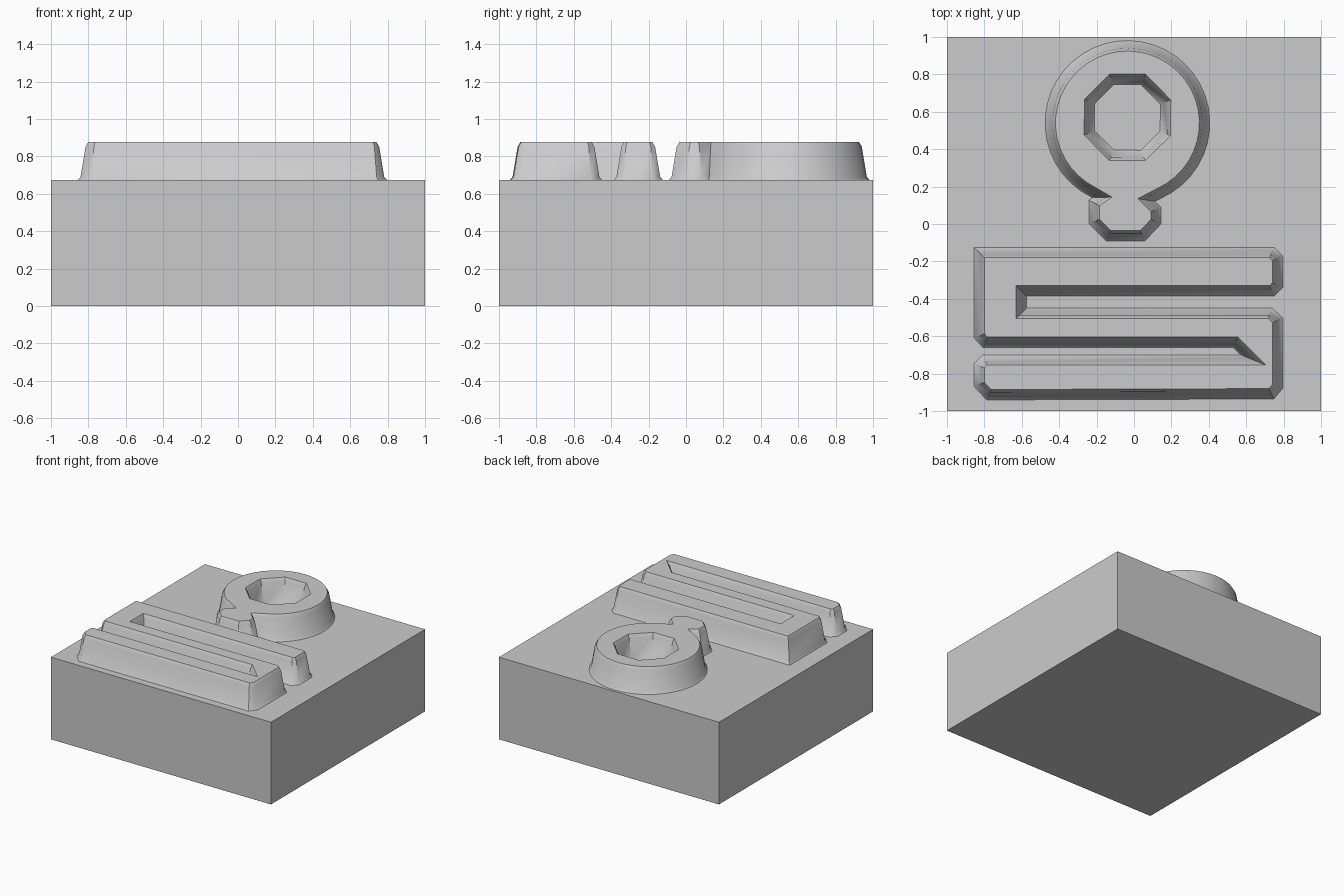
import bpy, bmesh, math
from mathutils import Vector

if "Cube" in bpy.data.objects:
    bpy.data.objects.remove(bpy.data.objects["Cube"])

BASE_TOP = 0.675
# Wall section of the raised relief: (inset, height), with flared foot and soft top edge
WALL = [(0, BASE_TOP - 0.005), (0.018, 0.69), (0.045, 0.852), (0.06, 0.878)]

gray = bpy.data.materials.new("plain_gray")
gray.use_nodes = True
color = (0.6, 0.6, 0.6, 1)
gray.diffuse_color = color
gray.node_tree.nodes["Principled BSDF"].inputs["Base Color"].default_value = color


def arc(cx, cy, r, start, end, steps):
    angles = [math.radians(start + (end - start) * i / steps) for i in range(steps + 1)]
    return [(cx + r * math.cos(a), cy + r * math.sin(a)) for a in angles]


def inset(outline, d):
    """Move every side of an outline to its left by d, with mitred corners."""
    pts = [Vector(p) for p in outline]
    result = []
    for i, p in enumerate(pts):
        a = (p - pts[i - 1]).normalized()
        b = (pts[(i + 1) % len(pts)] - p).normalized()
        na, nb = Vector((-a.y, a.x)), Vector((-b.y, b.x))
        result.append(p + (na + nb) * d / (1 + na.dot(nb)))
    return result


def finish(bm, name):
    bmesh.ops.recalc_face_normals(bm, faces=bm.faces)
    mesh = bpy.data.meshes.new(name)
    bm.to_mesh(mesh)
    bm.free()
    mesh.materials.append(gray)
    obj = bpy.data.objects.new(name, mesh)
    bpy.context.collection.objects.link(obj)
    return obj


def relief(name, outlines):
    """Tapered raised shape; outer outline counter-clockwise, holes clockwise."""
    bm = bmesh.new()
    caps = {0: [], len(WALL) - 1: []}
    for outline in outlines:
        rings = [[bm.verts.new((p.x, p.y, z)) for p in inset(outline, d)] for d, z in WALL]
        n = len(outline)
        for low, high in zip(rings, rings[1:]):
            for i in range(n):
                j = (i + 1) % n
                bm.faces.new((low[i], low[j], high[j], high[i]))
        for level in caps:
            ring = rings[level]
            caps[level] += [bm.edges.get((ring[i - 1], ring[i])) for i in range(n)]
    for edges in caps.values():
        bmesh.ops.triangle_fill(bm, edges=edges, use_beauty=True, normal=(0, 0, 1))
    obj = finish(bm, name)
    bpy.ops.object.select_all(action="DESELECT")
    obj.select_set(True)
    bpy.context.view_layer.objects.active = obj
    bpy.ops.object.shade_smooth_by_angle(angle=math.radians(35))


# Square block
bm = bmesh.new()
bmesh.ops.create_cube(bm, size=1)
for v in bm.verts:
    v.co = (v.co.x * 2, v.co.y * 2, (v.co.z + 0.5) * BASE_TOP)
finish(bm, "base_block")

# Folded bar: three long runs joined at alternate ends
relief("folded_bar", [[
    (-0.86, -0.87), (-0.79, -0.945), (0.75, -0.94), (0.80, -0.88),
    (0.80, -0.50), (0.74, -0.445), (-0.57, -0.445), (-0.57, -0.39),
    (0.75, -0.39), (0.80, -0.34), (0.80, -0.17), (0.75, -0.12),
    (-0.86, -0.12), (-0.86, -0.61), (-0.81, -0.665), (0.53, -0.665),
    (0.56, -0.695), (-0.81, -0.695), (-0.86, -0.745)]])

# Ring with a short rounded tab at its lower edge
ring = arc(-0.035, 0.54, 0.445, -66, 244, 36)
tab = [(-0.245, 0.13), (-0.245, 0.0), (-0.15, -0.095), (0.06, -0.095),
       (0.15, 0.0), (0.15, 0.09), (0.12, 0.12)]
hole = arc(-0.035, 0.57, 0.185, 382, 67.5, 7)
relief("ring_with_tab", [ring + tab, hole])
